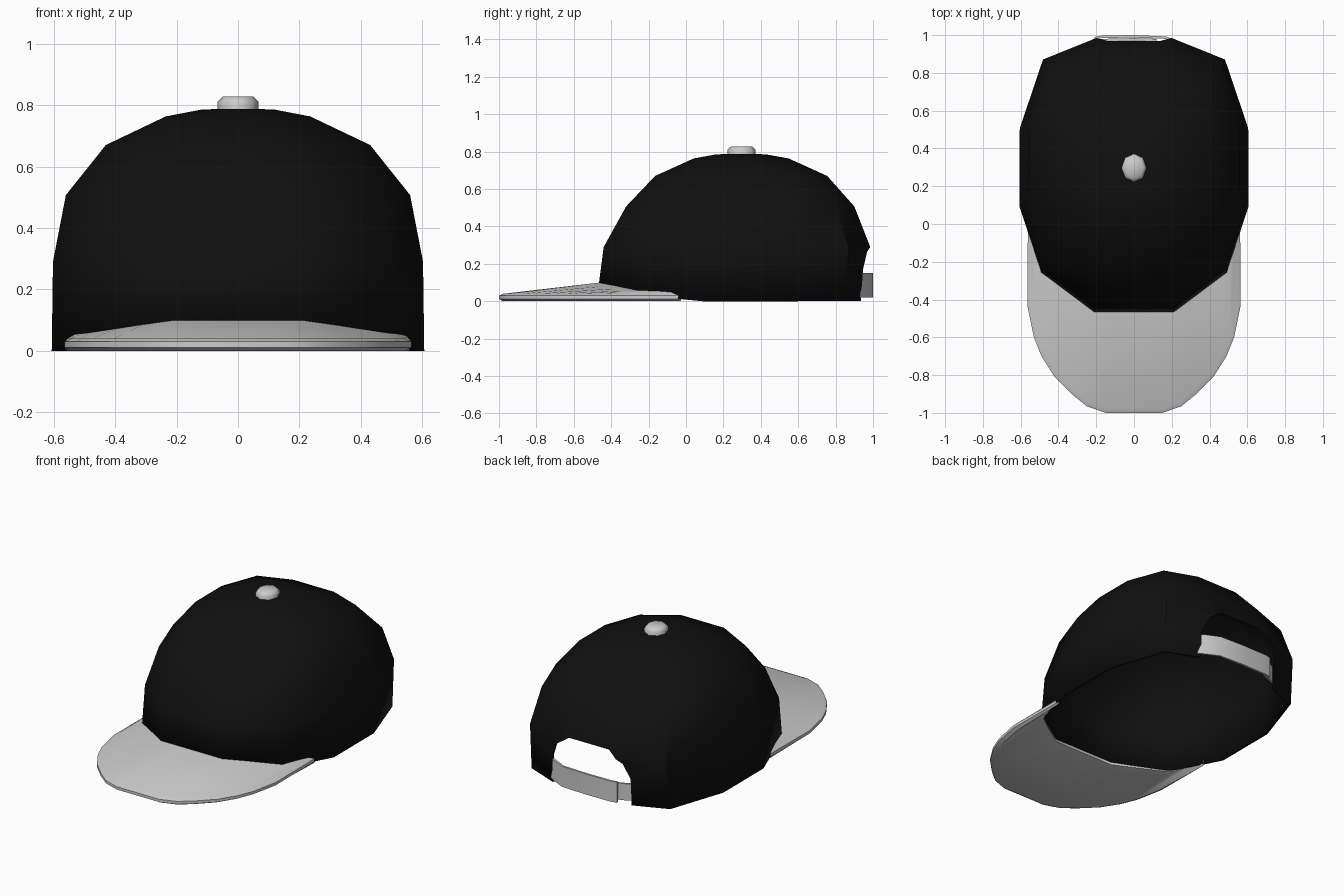
import bpy, bmesh, math
from mathutils import Vector

if "Cube" in bpy.data.objects:
    bpy.data.objects.remove(bpy.data.objects["Cube"])


def make(name, verts, faces, color=None, angle=35):
    mesh = bpy.data.meshes.new(name)
    mesh.from_pydata(verts, [], faces)
    bm = bmesh.new()
    bm.from_mesh(mesh)
    bmesh.ops.recalc_face_normals(bm, faces=bm.faces)
    bm.to_mesh(mesh)
    bm.free()
    ob = bpy.data.objects.new(name, mesh)
    bpy.context.collection.objects.link(ob)
    if color:
        mat = bpy.data.materials.new(name + "_color")
        mat.diffuse_color = color
        mat.use_nodes = True
        mat.node_tree.nodes["Principled BSDF"].inputs["Base Color"].default_value = mat.diffuse_color
        mesh.materials.append(mat)
    bpy.ops.object.select_all(action='DESELECT')
    ob.select_set(True)
    bpy.context.view_layer.objects.active = ob
    if angle:
        bpy.ops.object.shade_smooth_by_angle(angle=math.radians(angle))
    return ob


def loft(rings, closed=True):
    """Flatten equal-length rings and skin them with quads."""
    n = len(rings[0])
    verts = [p for r in rings for p in r]
    faces = [(i*n + j, i*n + (j+1) % n, (i+1)*n + (j+1) % n, (i+1)*n + j)
             for i in range(len(rings) - 1)
             for j in range(n if closed else n - 1)]
    return verts, faces


# Crown: twelve-sided dome; each row is half width, front y, back y, z
half = [(.35, 0), (.81, .145), (1, .39), (1, .67), (.80, .92), (.33, 1)]
outline = half + [(-u, v) for u, v in reversed(half)]
rows = [(.606, -.467, .965, 0), (.602, -.44, .985, .29), (.56, -.32, .90, .507),
        (.43, -.165, .755, .67), (.235, .04, .55, .763), (.12, .16, .43, .785)]
rings = [[(u*w, y0 + v*(y1 - y0), z) for u, v in outline] for w, y0, y1, z in rows]
# The lower edge rises over the brim
rings[0] = [(x, y, .085 if y < -.4 else .035 if y < -.2 else 0) for x, y, z in rings[0]]
verts, faces = loft(rings)
verts.append((0, .3, .79))
base = (len(rings) - 1)*12
faces += [(base + j, base + (j+1) % 12, len(verts) - 1) for j in range(12)]
crown = make("crown", verts, faces, (.005, .005, .005, 1), 40)
shell = crown.modifiers.new("shell", 'SOLIDIFY')
shell.thickness = .018
shell.offset = -1

# Arched opening at the back
arch = [(.275, -.1), (.275, .17), (.235, .265), (.14, .33)]
arch += [(-x, z) for x, z in reversed(arch)]
verts, faces = loft([[(x, y, z) for x, z in arch] for y in (.6, 1.2)])
faces += [tuple(range(8)), tuple(range(8, 16))]
cutter = make("opening_cutter", verts, faces, angle=0)
cutter.hide_render = True
cutter.hide_viewport = True
cutter.display_type = 'WIRE'
cut = crown.modifiers.new("opening", 'BOOLEAN')
cut.operation = 'DIFFERENCE'
cut.object = cutter
cut.solver = 'EXACT'

# Brim: rounded edge swept between the crown line and the outer outline
inner = [(.55, -.02, .05), (.53, -.12, .054), (.505, -.2, .057), (.48, -.25, .06),
         (.40, -.315, .072), (.31, -.385, .086), (.21, -.46, .10), (.10, -.46, .10)]
outer = [(.562, -.03), (.565, -.43), (.53, -.6), (.49, -.7),
         (.42, -.81), (.33, -.90), (.25, -.965), (.15, -1)]
sections = []
for (ix, iy, iz), (ox, oy) in zip(inner, outer):
    d = Vector((ox, oy + .4)).normalized()*.022 if oy < -.4 else Vector((.006, 0))
    sections.append([(ix, iy, iz), (ox - d.x, oy - d.y, .04), (ox, oy, .03),
                     (ox, oy, .012), (ox - d.x, oy - d.y, 0), (ix, iy, iz - .032)])
sections += [[(-x, y, z) for x, y, z in s] for s in reversed(sections)]
verts, faces = loft(sections)
n = len(verts)
faces += [tuple(range(6)), tuple(range(n - 6, n))]
make("brim", verts, faces, angle=40)


# Adjuster straps: thin bands following a path around the back
def strap(name, path, z0, z1, thick):
    rings = []
    for i, p in enumerate(path):
        a, b = Vector(path[max(i-1, 0)]), Vector(path[min(i+1, len(path)-1)])
        t = (b - a).normalized()
        q = Vector(p) + Vector((t.y, -t.x))*thick*(-1 if t.x < 0 else 1)
        inside = (q.x, q.y) if q.y < p[1] else (2*p[0] - q.x, 2*p[1] - q.y)
        rings.append([(*p, z0), (*p, z1), (*inside, z1), (*inside, z0)])
    verts, faces = loft(rings)
    n = len(verts)
    faces += [(0, 1, 2, 3), (n-4, n-3, n-2, n-1)]
    make(name, verts, faces)


strap("outer_strap", [(.33, .908), (.25, .955), (.17, .993), (0, 1), (-.17, .998), (-.21, .99)],
      .02, .15, .013)
strap("inner_strap", [(-.33, .905), (-.25, .95), (-.17, .98), (0, .984), (.12, .98)],
      .03, .135, .012)

# Top button: chamfered eight-sided disc
rings = [[(rx*math.cos(k*math.pi/4), .297 + rx*1.13*math.sin(k*math.pi/4), z)
          for k in range(8)]
         for rx, z in ((.066, .778), (.067, .81), (.05, .827))]
verts, faces = loft(rings)
faces += [tuple(range(8)), tuple(range(16, 24))]
make("top_button", verts, faces, angle=60)
